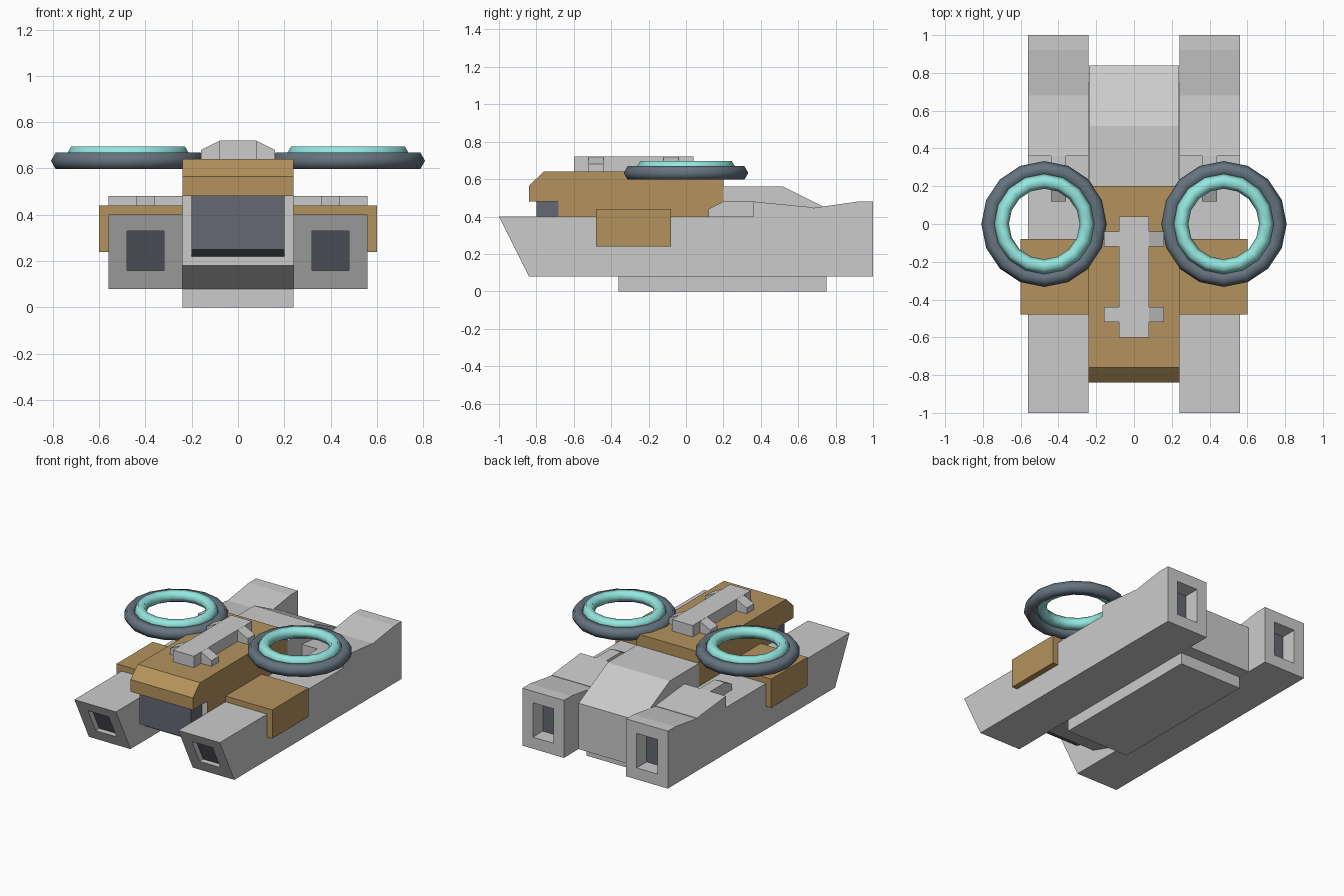
import bpy, bmesh, math

if "Cube" in bpy.data.objects:
    bpy.data.objects.remove(bpy.data.objects["Cube"])


def material(name, rgb):
    m = bpy.data.materials.new(name)
    m.diffuse_color = (*rgb, 1)
    m.use_nodes = True
    m.node_tree.nodes["Principled BSDF"].inputs["Base Color"].default_value = m.diffuse_color
    return m


TAN = material("tan", (0.46, 0.29, 0.11))
DARK = material("dark_panel", (0.13, 0.14, 0.17))
RIM = material("rim_grey", (0.13, 0.17, 0.21))
AQUA = material("aqua", (0.30, 0.80, 0.75))


def prism(name, pts, lo, hi, mat=None, axis="x"):
    """Extrude a closed profile: (y, z) along x, (x, z) along y or (x, y) along z."""
    put = {"x": lambda a, b, t: (t, a, b),
           "y": lambda a, b, t: (a, t, b),
           "z": lambda a, b, t: (a, b, t)}[axis]
    bm = bmesh.new()
    ends = [[bm.verts.new(put(a, b, t)) for a, b in pts] for t in (lo, hi)]
    for e in ends:
        bm.faces.new(e)
    n = len(pts)
    for i in range(n):
        j = (i + 1) % n
        bm.faces.new((ends[0][i], ends[0][j], ends[1][j], ends[1][i]))
    bmesh.ops.recalc_face_normals(bm, faces=bm.faces)
    me = bpy.data.meshes.new(name)
    bm.to_mesh(me)
    bm.free()
    ob = bpy.data.objects.new(name, me)
    bpy.context.collection.objects.link(ob)
    if mat:
        me.materials.append(mat)
    return ob


def box(name, x, y, z, mat=None):
    return prism(name, [(y[0], z[0]), (y[1], z[0]), (y[1], z[1]), (y[0], z[1])], *x, mat)


def cut(ob, cutter):
    mod = ob.modifiers.new("recess", "BOOLEAN")
    mod.operation = "DIFFERENCE"
    mod.solver = "EXACT"
    mod.object = cutter
    bpy.context.view_layer.objects.active = ob
    bpy.ops.object.modifier_apply(modifier=mod.name)
    bpy.data.objects.remove(cutter)


def ring(name, x, z, major, minor, mat):
    bpy.ops.mesh.primitive_torus_add(location=(x, 0, z), major_segments=16, minor_segments=6,
                                     major_radius=major, minor_radius=minor)
    ob = bpy.context.object
    ob.name = name
    ob.data.materials.append(mat)
    bpy.ops.object.shade_smooth_by_angle(angle=math.radians(65))


def slant(z):
    """y of the raked pod nose at height z."""
    return -1 + (0.40 - z) * 0.5


for side, s in (("right", 1), ("left", -1)):
    def span(a, b):
        return tuple(sorted((s * a, s * b)))

    # Side pod with raked nose and raised tail
    pod = prism(side + "_pod", [(-1, 0.40), (-0.84, 0.08), (1, 0.08), (1, 0.48),
                                (0.92, 0.48), (0.36, 0.40)], *span(0.24, 0.56))

    # Nose and tail recesses with dark panels inside
    def nose(d0, d1):
        return [(slant(0.16) + d0, 0.16), (slant(0.16) + d1, 0.16),
                (slant(0.33) + d1, 0.33), (slant(0.33) + d0, 0.33)]
    cut(pod, prism("cutter", nose(-0.1, 0.05), *span(0.32, 0.48)))
    cut(pod, box("cutter", span(0.32, 0.48), (0.88, 1.1), (0.16, 0.40)))
    prism(side + "_nose_panel", nose(0.04, 0.06), *span(0.32, 0.48), DARK)
    box(side + "_tail_panel", span(0.32, 0.48), (0.87, 0.89), (0.16, 0.40), DARK)

    # Deck plate with forward prong
    prism(side + "_deck_plate", [(0.36, 0.39), (0.68, 0.43), (0.68, 0.449), (0.36, 0.48)],
          *span(0.24, 0.56))
    prism(side + "_deck_prong", [(0.12, 0.39), (0.37, 0.39), (0.36, 0.48), (0.20, 0.48),
                                 (0.12, 0.44)], *span(0.36, 0.44))

    # Tan saddle over the pod
    box(side + "_saddle", span(0.24, 0.60), (-0.48, -0.08), (0.24, 0.44), TAN)

    # Floating ring pair
    ring(side + "_outer_ring", s * 0.475, 0.633, 0.291, 0.042, RIM)
    ring(side + "_inner_ring", s * 0.475, 0.662, 0.226, 0.039, AQUA)

# Central hull, keel and front window
prism("hull", [(-0.684, 0.48), (-0.684, 0.18), (-0.36, 0.08), (0.84, 0.08), (0.84, 0.40),
               (0.52, 0.56), (0.18, 0.56), (0.18, 0.48)], -0.239, 0.239)
box("keel", (-0.24, 0.24), (-0.36, 0.75), (0, 0.085))
prism("front_window", [(-0.80, 0.485), (-0.80, 0.25), (-0.67, 0.215), (-0.67, 0.485)],
      -0.20, 0.20, DARK)

# Tan cabin
prism("cabin", [(-0.84, 0.48), (-0.84, 0.565), (-0.76, 0.64), (0.20, 0.64), (0.20, 0.40),
                (-0.68, 0.40), (-0.68, 0.48)], -0.24, 0.24, TAN)

# Roof spine with two bevelled crossbars
box("roof_spine", (-0.08, 0.08), (-0.60, 0.04), (0.63, 0.72))
for i, y in enumerate((-0.48, -0.08)):
    prism(f"roof_crossbar_{i + 1}", [(-0.16, 0.63), (0.16, 0.63), (0.16, 0.68), (0.08, 0.719),
                                     (-0.08, 0.719), (-0.16, 0.68)], y - 0.04, y + 0.04, axis="y")
